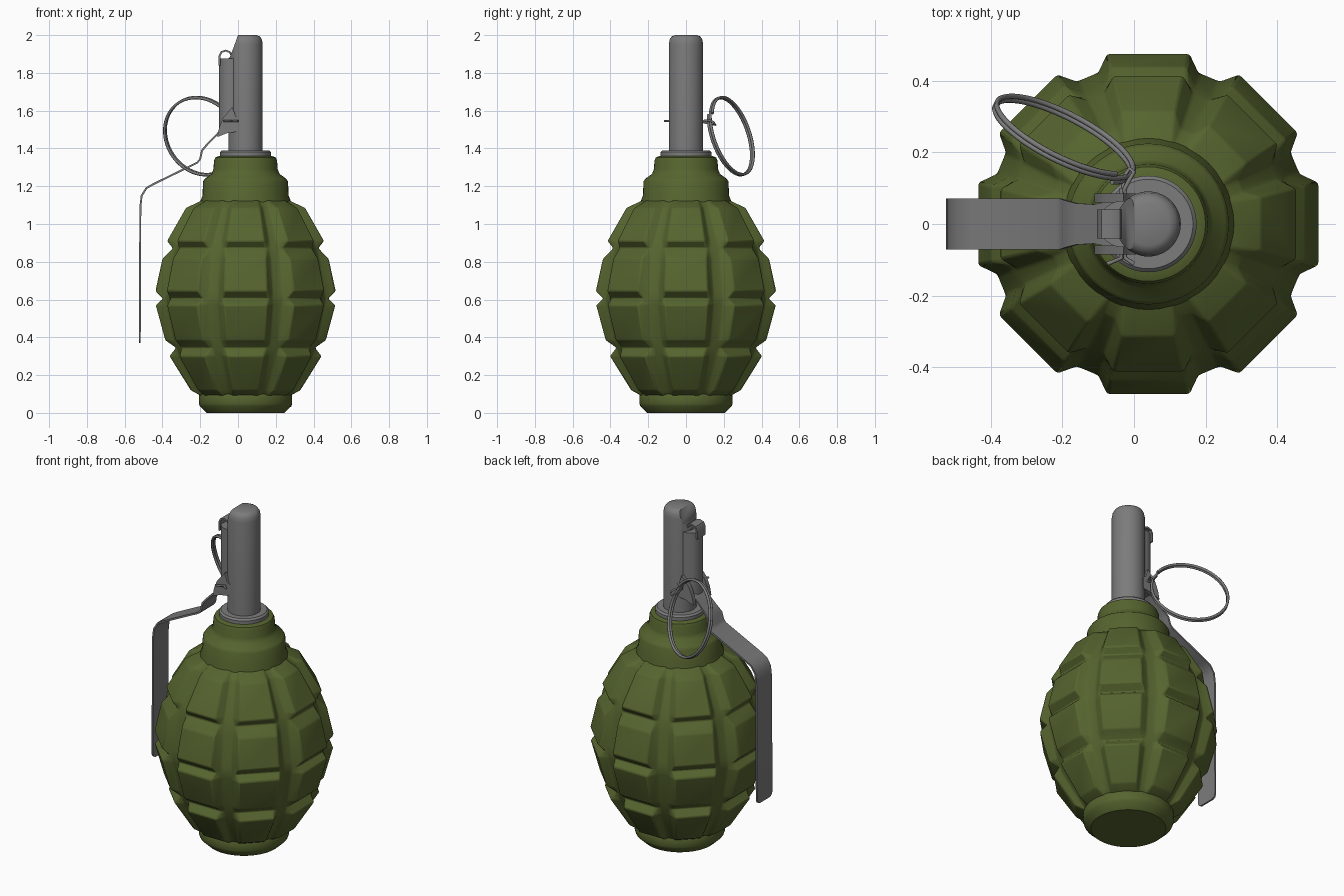
import bpy, bmesh, math
from mathutils import Vector

if "Cube" in bpy.data.objects:
    bpy.data.objects.remove(bpy.data.objects["Cube"])

AX = 0.04  # x of the main axis


def material(name, rgb):
    m = bpy.data.materials.new(name)
    m.diffuse_color = (*rgb, 1)
    m.use_nodes = True
    m.node_tree.nodes["Principled BSDF"].inputs["Base Color"].default_value = m.diffuse_color
    return m


GREEN = material("olive green", (0.092, 0.128, 0.028))
GREY = material("steel grey", (0.2, 0.2, 0.2))


def finish(name, bm, mat, angle=40, bevel=0.0):
    bmesh.ops.recalc_face_normals(bm, faces=bm.faces)
    me = bpy.data.meshes.new(name)
    bm.to_mesh(me)
    bm.free()
    ob = bpy.data.objects.new(name, me)
    bpy.context.collection.objects.link(ob)
    me.materials.append(mat)
    if bevel:
        b = ob.modifiers.new("bevel", 'BEVEL')
        b.width, b.segments, b.limit_method = bevel, 2, 'ANGLE'
        b.angle_limit = math.radians(18)
    bpy.ops.object.select_all(action='DESELECT')
    bpy.context.view_layer.objects.active = ob
    ob.select_set(True)
    bpy.ops.object.shade_smooth_by_angle(angle=math.radians(angle))
    return ob


def loft(name, rings, mat, **kw):
    """Skin closed rings of equal length and cap both ends."""
    bm = bmesh.new()
    vs = [[bm.verts.new(p) for p in r] for r in rings]
    n = len(vs[0])
    for a, b in zip(vs, vs[1:]):
        for i in range(n):
            bm.faces.new((a[i], a[(i + 1) % n], b[(i + 1) % n], b[i]))
    bm.faces.new(vs[0][::-1])
    bm.faces.new(vs[-1])
    return finish(name, bm, mat, **kw)


def circle(cx, rx, ry, z, n=48):
    return [(cx + rx * math.cos(2 * math.pi * i / n), ry * math.sin(2 * math.pi * i / n), z) for i in range(n)]


def lathe(name, profile, mat, **kw):
    return loft(name, [circle(AX, r, r, z) for r, z in profile], mat, **kw)


def strip(name, path, thick, mat):
    """Flat band following (x, z, half width) stations."""
    rings = []
    for i, (x, z, w) in enumerate(path):
        a, b = path[max(i - 1, 0)], path[min(i + 1, len(path) - 1)]
        n = Vector((-(b[1] - a[1]), b[0] - a[0])).normalized() * thick / 2
        rings.append([(x + n.x, -w, z + n.y), (x + n.x, w, z + n.y),
                      (x - n.x, w, z - n.y), (x - n.x, -w, z - n.y)])
    return loft(name, rings, mat)


def wire(name, pts, r, mat):
    cu = bpy.data.curves.new(name, 'CURVE')
    cu.dimensions = '3D'
    cu.bevel_depth, cu.bevel_resolution, cu.use_fill_caps = r, 2, True
    s = cu.splines.new('POLY')
    s.points.add(len(pts) - 1)
    for p, c in zip(s.points, pts):
        p.co = (*c, 1)
    cu.materials.append(mat)
    ob = bpy.data.objects.new(name, cu)
    bpy.context.collection.objects.link(ob)
    return ob


def prism(name, prof, y0, y1, mat):
    return loft(name, [[(x, y, z) for x, z in prof] for y in (y0, y1)], mat)


# Segmented body: eight sectors, rows of blocks (z, block face, groove radius, width factor)
F, G = 0.24, 0.28
rows = [(0.09, 0.235, 0.235, G), (0.12, 0.29, 0.26, F), (0.30, 0.402, 0.37, F),
        (0.345, 0.368, 0.385, G), (0.385, 0.425, 0.40, F), (0.57, 0.475, 0.44, F),
        (0.605, 0.437, 0.445, G), (0.645, 0.477, 0.44, F), (0.815, 0.44, 0.41, F),
        (0.872, 0.385, 0.395, G), (0.91, 0.415, 0.38, F), (1.085, 0.315, 0.28, F),
        (1.13, 0.22, 0.225, G)]
ga = math.radians(19)
rings = []
for z, d, g, f in rows:
    ring = []
    for k in range(8):
        c, s = math.cos(k * math.pi / 4), math.sin(k * math.pi / 4)
        for r, t in ((g * math.cos(ga), -g * math.sin(ga)), (d, -f * d),
                     (d, f * d), (g * math.cos(ga), g * math.sin(ga))):
            ring.append((AX + r * c - t * s, r * s + t * c, z))
    rings.append(ring)
loft("segmented_body", rings, GREEN, bevel=0.012)

# Round foot and neck
lathe("body_foot", [(0.205, 0), (0.242, 0.035), (0.247, 0.05), (0.247, 0.09), (0.24, 0.105), (0.2, 0.12)], GREEN)
lathe("body_neck", [(0.24, 1.08), (0.24, 1.12), (0.228, 1.15), (0.225, 1.225), (0.215, 1.24), (0.18, 1.265),
                    (0.17, 1.29), (0.167, 1.335), (0.16, 1.352), (0.14, 1.36)], GREEN)

# Collar and fuze tube with a sloping cut at the top
lathe("collar", [(0.135, 1.35), (0.135, 1.38), (0.125, 1.39), (0.08, 1.39)], GREY)
tube = lathe("fuze_tube", [(0.091, 1.38), (0.091, 1.95), (0.087, 1.975), (0.077, 1.992), (0.06, 2.0)], GREY)
cut = prism("tube_cutter", [(0.005, 2.05), (0, 2.0), (-0.025, 1.93), (-0.045, 1.88),
                            (-0.2, 1.88), (-0.2, 2.05)], -0.2, 0.2, GREY)
cut.hide_render = True
cut.hide_viewport = True
m = tube.modifiers.new("cut", 'BOOLEAN')
m.object, m.operation, m.solver = cut, 'DIFFERENCE', 'EXACT'

# Lever: channel against the tube, curled top hook, gussets and long spoon
loft("lever_channel", [circle(-0.03, 0.07, 0.065, z) for z in (1.5, 1.875)], GREY)
strip("lever_hook", [(-0.098, 1.84, 0.04), (-0.098, 1.89, 0.04), (-0.088, 1.91, 0.04), (-0.065, 1.918, 0.04),
                     (-0.043, 1.91, 0.04), (-0.034, 1.89, 0.04), (-0.04, 1.86, 0.04)], 0.01, GREY)
for side in (-1, 1):
    prism("lever_gusset", [(-0.1, 1.51), (-0.08, 1.56), (-0.03, 1.62), (-0.012, 1.57), (0.005, 1.56),
                           (0.005, 1.49), (-0.06, 1.48), (-0.11, 1.46)], side * 0.06, side * 0.085, GREY)
strip("lever_spoon", [(-0.52, 0.37, 0.05), (-0.52, 0.378, 0.064), (-0.52, 0.395, 0.072), (-0.517, 1.09, 0.072),
                      (-0.51, 1.15, 0.072), (-0.485, 1.19, 0.072), (-0.45, 1.21, 0.072), (-0.215, 1.325, 0.072),
                      (-0.2, 1.345, 0.07), (-0.19, 1.39, 0.066), (-0.16, 1.425, 0.058), (-0.11, 1.475, 0.055),
                      (-0.085, 1.505, 0.06), (-0.04, 1.53, 0.06)], 0.01, GREY)

# Split pin with spread ends
for dx, end in ((-0.005, -0.075), (0.005, 0.0)):
    wire("split_pin", [(-0.03 + dx, 0.10, 1.545), (-0.03 + dx, -0.095, 1.545),
                       (end, -0.112, 1.545)], 0.006, GREY)

# Double-coil pull ring, tilted
C = Vector((-0.195, 0.24, 1.465))
u = Vector((-0.89, 0.45, 0)).normalized()
v = Vector((0.135, 0.265, -0.95)).normalized()
n = u.cross(v)
coil = []
for i in range(129):
    a = math.radians(215) + 4 * math.pi * i / 128
    coil.append(C + (u * math.cos(a) + v * math.sin(a)) * 0.213 + n * 0.026 * (i / 128 - 0.5))
wire("pull_ring", coil, 0.0075, GREY)
# Pin eye linking the ring
wire("pin_eye", [(-0.03, 0.09, 1.545), (-0.015, 0.12, 1.55), (0.0, 0.145, 1.54),
                 (-0.012, 0.155, 1.525), (-0.03, 0.13, 1.53), (-0.03, 0.09, 1.54)], 0.006, GREY)
